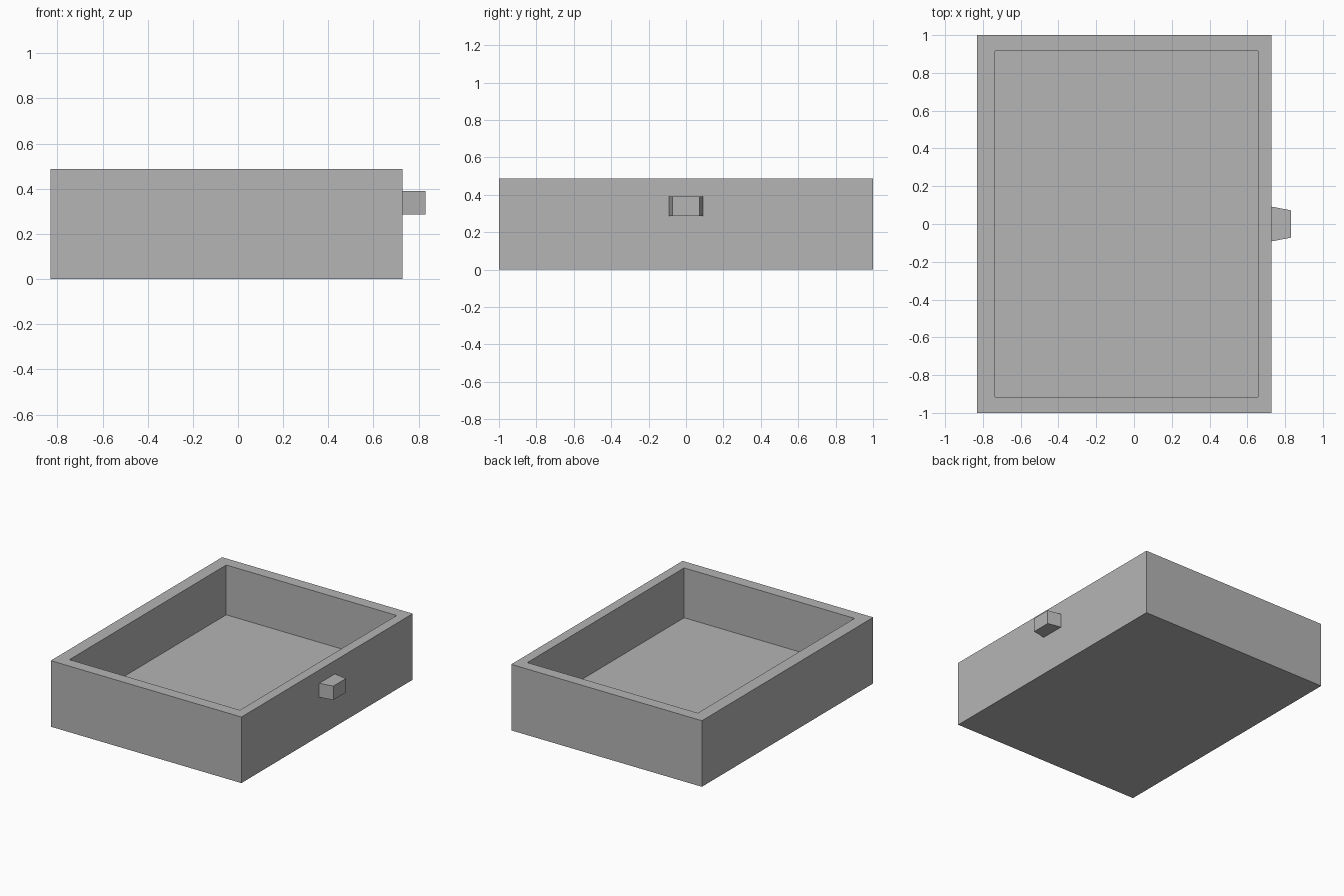
import bpy
import bmesh

default = bpy.data.objects.get("Cube")
if default:
    bpy.data.objects.remove(default, do_unlink=True)

# Single plain grey
grey = bpy.data.materials.new("plain_grey")
grey.use_nodes = True
colour = (0.46, 0.46, 0.46, 1)
grey.diffuse_color = colour
grey.node_tree.nodes["Principled BSDF"].inputs["Base Color"].default_value = colour


def add_box(bm, low, high):
    """Axis-aligned box between two corners."""
    verts = bmesh.ops.create_cube(bm, size=1)["verts"]
    for v in verts:
        v.co = [low[i] if v.co[i] < 0 else high[i] for i in range(3)]
    return verts


def finish(name, bm):
    mesh = bpy.data.meshes.new(name)
    bm.to_mesh(mesh)
    bm.free()
    mesh.materials.append(grey)
    obj = bpy.data.objects.new(name, mesh)
    bpy.context.collection.objects.link(obj)
    return obj


# Open tray: the top face is inset to the rim, then pushed down to the floor
RIGHT, HEIGHT, FLOOR = 0.728, 0.488, 0.12
bm = bmesh.new()
add_box(bm, (-0.83, -1, 0), (RIGHT, 1, HEIGHT))
bm.normal_update()
top = max(bm.faces, key=lambda f: f.calc_center_median().z)
bmesh.ops.inset_individual(bm, faces=[top], thickness=0.05)
for v in top.verts:
    v.co.x = -0.737 if v.co.x < 0 else 0.656
    v.co.y = -0.915 if v.co.y < 0 else 0.915
rim_verts = list(top.verts)
floor = bmesh.ops.extrude_discrete_faces(bm, faces=[top])["faces"][0]
for v in floor.verts:
    v.co.z = FLOOR
bmesh.ops.recalc_face_normals(bm, faces=bm.faces)
finish("tray", bm)

# Handle on the side wall, tapering outward
bm = bmesh.new()
for v in add_box(bm, (RIGHT, -0.092, 0.287), (0.83, 0.092, 0.39)):
    if v.co.x > RIGHT + 0.01:
        v.co.y *= 0.79
bmesh.ops.recalc_face_normals(bm, faces=bm.faces)
finish("handle", bm)
